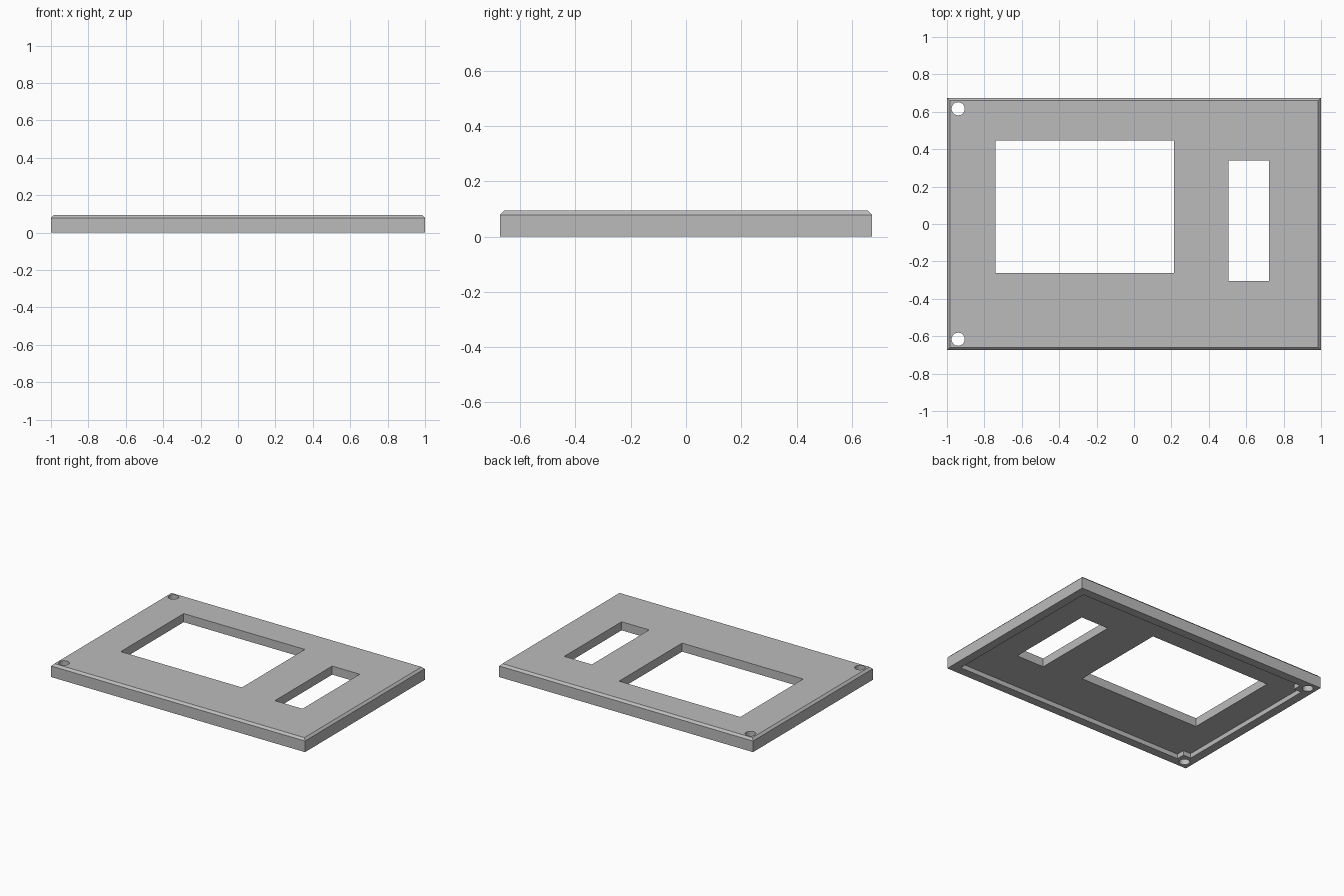
import bpy
import bmesh
from math import cos, sin, tau

if "Cube" in bpy.data.objects:
    bpy.data.objects.remove(bpy.data.objects["Cube"], do_unlink=True)

HALF_X, HALF_Y, HEIGHT = 1.0, 0.674, 0.094
CHAMFER = 0.015
RIM = 0.062       # width of the rim under the plate
RECESS = 0.033    # depth of the underside recess
BOSS = 0.06       # how far each corner boss reaches into the recess
HOLE_X, HOLE_Y, HOLE_R = -0.94, 0.616, 0.035

grey = bpy.data.materials.new("plain grey")
grey.use_nodes = True
colour = (0.5, 0.5, 0.5, 1)
grey.diffuse_color = colour
grey.node_tree.nodes["Principled BSDF"].inputs["Base Color"].default_value = colour


def rect(x0, x1, y0, y1):
    return [(x0, y0), (x1, y0), (x1, y1), (x0, y1)]


def loft(name, rings):
    """Solid through a stack of (outline, height) rings."""
    bm = bmesh.new()
    loops = [[bm.verts.new((x, y, z)) for x, y in outline] for outline, z in rings]
    for low, high in zip(loops, loops[1:]):
        for i in range(len(low)):
            j = (i + 1) % len(low)
            bm.faces.new((low[i], low[j], high[j], high[i]))
    bm.faces.new(loops[0][::-1])
    bm.faces.new(loops[-1])
    bmesh.ops.recalc_face_normals(bm, faces=bm.faces)
    mesh = bpy.data.meshes.new(name)
    bm.to_mesh(mesh)
    bm.free()
    mesh.materials.append(grey)
    obj = bpy.data.objects.new(name, mesh)
    bpy.context.collection.objects.link(obj)
    return obj


def cut(target, name, outline, low, high):
    """Cut a prism out of the target."""
    cutter = loft(name, [(outline, low), (outline, high)])
    cutter.hide_render = True
    mod = target.modifiers.new(name, "BOOLEAN")
    mod.operation = "DIFFERENCE"
    mod.solver = "EXACT"
    mod.object = cutter
    bpy.context.view_layer.objects.active = target
    bpy.ops.object.modifier_apply(modifier=name)
    bpy.data.objects.remove(cutter, do_unlink=True)


# Plate with a chamfered top edge
outer = rect(-HALF_X, HALF_X, -HALF_Y, HALF_Y)
top_x, top_y = HALF_X - CHAMFER, HALF_Y - CHAMFER
top = rect(-top_x, top_x, -top_y, top_y)
plate = loft("cover_plate", [(outer, 0), (outer, HEIGHT - CHAMFER), (top, HEIGHT)])

# Shallow underside recess, stepping around the two corner bosses
rx, ry = HALF_X - RIM, HALF_Y - RIM
bx, by = BOSS - rx, ry - BOSS
recess = [(bx, -ry), (rx, -ry), (rx, ry), (bx, ry),
          (bx, by), (-rx, by), (-rx, -by), (bx, -by)]
cut(plate, "underside_recess", recess, -0.1, RECESS)

# Large and narrow rectangular openings
cut(plate, "large_opening", rect(-0.74, 0.215, -0.263, 0.446), -0.1, 0.2)
cut(plate, "narrow_opening", rect(0.505, 0.722, -0.306, 0.339), -0.1, 0.2)

# Screw holes through the bosses
for side, label in ((-1, "front"), (1, "back")):
    circle = [(HOLE_X + HOLE_R * cos(tau * i / 32),
               side * HOLE_Y + HOLE_R * sin(tau * i / 32)) for i in range(32)]
    cut(plate, label + "_screw_hole", circle, -0.1, 0.2)

# Smooth hole walls, sharp edges elsewhere
plate.select_set(True)
bpy.context.view_layer.objects.active = plate
bpy.ops.object.shade_smooth_by_angle(angle=0.4)
